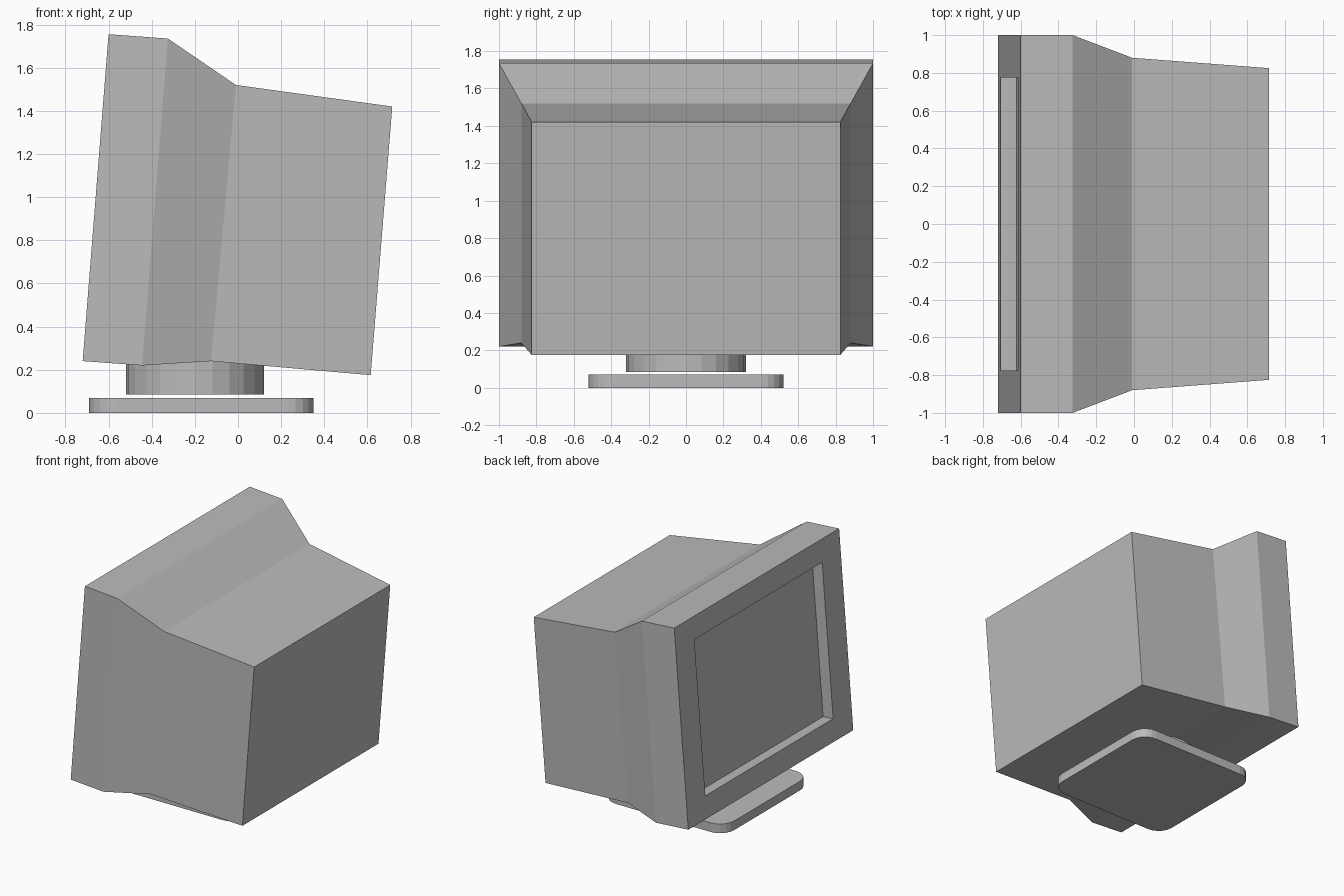
import bpy, bmesh
from math import sin, cos, pi
from mathutils import Vector

cube = bpy.data.objects.get("Cube")
if cube:
    bpy.data.objects.remove(cube, do_unlink=True)

# One grey plastic for every part
grey = bpy.data.materials.new("grey_plastic")
grey.use_nodes = True
colour = (0.5, 0.5, 0.5, 1)
grey.diffuse_color = colour
grey.node_tree.nodes["Principled BSDF"].inputs["Base Color"].default_value = colour


def finish(name, bm):
    bmesh.ops.recalc_face_normals(bm, faces=bm.faces)
    mesh = bpy.data.meshes.new(name)
    bm.to_mesh(mesh)
    bm.free()
    mesh.materials.append(grey)
    obj = bpy.data.objects.new(name, mesh)
    bpy.context.collection.objects.link(obj)
    return obj


def loft(bm, rings):
    """Join consecutive vertex rings with quads."""
    for a, b in zip(rings, rings[1:]):
        for i in range(len(a)):
            j = (i + 1) % len(a)
            bm.faces.new((a[i], a[j], b[j], b[i]))


def prism(name, outline, z0, z1):
    bm = bmesh.new()
    rings = [[bm.verts.new((x, y, z)) for x, y in outline] for z in (z0, z1)]
    loft(bm, rings)
    for ring in rings:
        bm.faces.new(ring)
    return finish(name, bm)


def rounded_outline(cx, half, radius, steps):
    """Square outline with arc corners."""
    points = []
    for k, (sx, sy) in enumerate(((1, 1), (-1, 1), (-1, -1), (1, -1))):
        for s in range(steps + 1):
            a = (k + s / steps) * pi / 2
            points.append((cx + sx * (half - radius) + radius * cos(a),
                           sy * (half - radius) + radius * sin(a)))
    return points


# Tilted housing: each section is top x, top z, bottom x, bottom z, half width
sections = [(-0.60, 1.755, -0.72, 0.24, 1.0),
            (-0.325, 1.735, -0.445, 0.22, 1.0),
            (-0.01, 1.52, -0.125, 0.24, 0.88),
            (0.715, 1.42, 0.615, 0.175, 0.825)]


def section_points(tx, tz, bx, bz, w):
    return [Vector(p) for p in ((bx, -w, bz), (bx, w, bz), (tx, w, tz), (tx, -w, tz))]


front = section_points(*sections[0])
centre = sum(front, Vector()) / 4
opening = [centre + (p - centre) * 0.775 for p in front]
depth = Vector((0.085, 0, -0.007))
screen = [p + depth for p in opening]

bm = bmesh.new()
shapes = [screen, opening, front] + [section_points(*s) for s in sections[1:]]
rings = [[bm.verts.new(p) for p in shape] for shape in shapes]
loft(bm, rings)
bm.faces.new(rings[0])
bm.faces.new(rings[-1])
finish("monitor_housing", bm)

# Stand: round swivel neck above a rounded foot plate
prism("swivel_neck", rounded_outline(-0.20, 0.32, 0.32, 6), 0.085, 0.25)
prism("foot_plate", rounded_outline(-0.17, 0.52, 0.12, 5), 0.0, 0.07)
